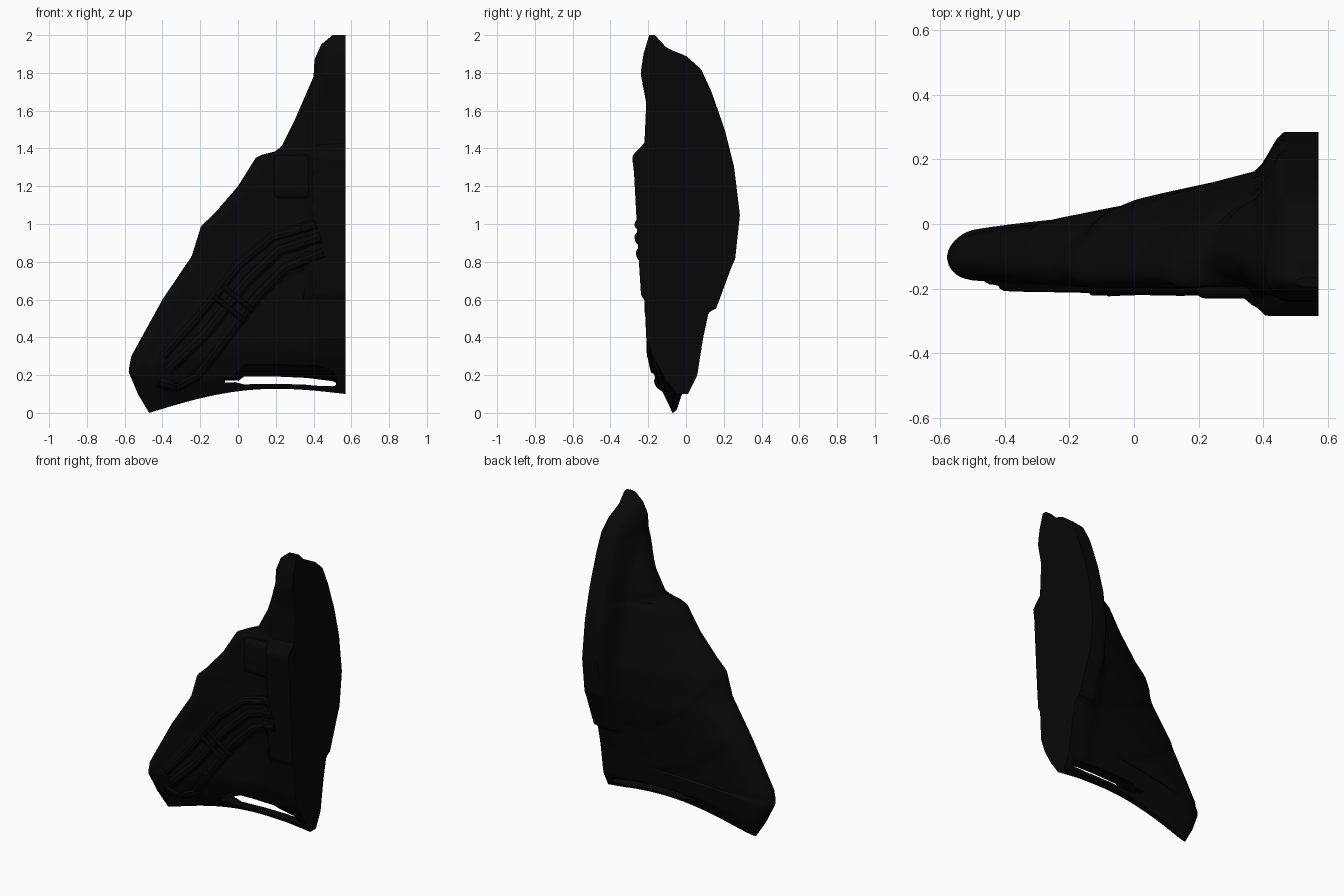
import bpy, bmesh, math
from mathutils import Vector
from mathutils.bvhtree import BVHTree

if "Cube" in bpy.data.objects:
    bpy.data.objects.remove(bpy.data.objects["Cube"], do_unlink=True)

black = bpy.data.materials.new("matte_black")
black.use_nodes = True
black.diffuse_color = (0.0022, 0.0022, 0.0022, 1)
shader = black.node_tree.nodes["Principled BSDF"]
shader.inputs["Base Color"].default_value = black.diffuse_color
shader.inputs["Roughness"].default_value = 0.7

ROOT = 0.57
ROWS, COLS = 120, 48

# Profiles by height: leading edge x, centre y, half thickness and back rounding
EDGE_X = [(0, -.47), (.1, -.53), (.22, -.58), (.3, -.565), (.6, -.4), (.83, -.245), (.99, -.195),
          (1.05, -.13), (1.2, 0), (1.36, .1), (1.385, .2), (1.41, .23), (1.55, .3), (1.78, .4),
          (1.87, .405), (1.95, .44), (2, .5)]
EDGE_Y = [(0, -.07), (.25, -.108), (.6, -.115), (.8, -.13), (1.05, -.145), (1.36, -.14), (1.42, -.1),
          (1.55, -.09), (1.8, -.14), (2, -.18)]
EDGE_H = [(0, .01), (.1, .045), (.25, .068), (.8, .065), (1.05, .055), (1.36, .06), (1.45, .07),
          (1.8, .08), (2, .015)]
EDGE_R = [(0, .08), (.4, .09), (.8, .14), (1.36, .15), (1.45, .08), (2, .08)]
# Root section: main skin and raised ridges
BACK = [(.1, .01), (.2, .06), (.4, .09), (.6, .13), (.8, .18), (1, .2), (1.2, .19), (1.4, .15),
        (1.6, .1), (1.8, .02), (1.9, -.04), (2, -.165)]
BACK_RIDGE = [(.1, .01), (.2, .06), (.4, .09), (.54, .12), (.56, .16), (.79, .245), (.82, .26),
              (1.05, .285), (1.3, .255), (1.5, .205), (1.7, .135), (1.82, .08), (1.89, 0),
              (1.93, -.1), (2, -.165)]
FRONT = [(.1, -.05), (.2, -.11), (.4, -.17), (.8, -.18), (1.1, -.19), (1.4, -.19), (1.65, -.2),
         (1.9, -.2), (2, -.195)]
FRONT_RIDGE = [(.1, -.05), (.13, -.07), (.2, -.12), (.3, -.175), (.4, -.21), (.61, -.22), (.63, -.238),
               (.9, -.255), (1.28, -.275), (1.36, -.285), (1.43, -.22), (1.65, -.21), (1.8, -.24),
               (1.9, -.225), (2, -.195)]
ARM_LINE = [Vector(p) for p in ((-.36, .22), (-.18, .43), (0, .65), (.2, .83), (.45, .92))]


def interp(table, t):
    for (a, va), (b, vb) in zip(table, table[1:]):
        if t <= b:
            return va + (vb - va) * max(0, t - a) / (b - a)
    return table[-1][1]


def smooth(a, b, t):
    t = min(1, max(0, (t - a) / (b - a)))
    return t * t * (3 - 2 * t)


def lerp(a, b, t):
    return a + (b - a) * t


def plate(x, z, cx, cz, rx, rz):
    """Raised overlapping plate with an elliptical border."""
    d = math.hypot((x - cx) / rx, (z - cz) / rz)
    return 0.01 * (1 - smooth(.97, 1.02, d))


def arm_mound(x, z):
    """Raised band carrying the diagonal pipes."""
    p, best = Vector((x, z)), 9
    for a, b in zip(ARM_LINE, ARM_LINE[1:]):
        t = min(1, max(0, (p - a).dot(b - a) / (b - a).length_squared))
        best = min(best, (p - a.lerp(b, t)).length)
    return .018 * (1 - smooth(.09, .125, best))


def rounding(distance, radius):
    return math.sqrt(max(0, 1 - max(0, 1 - distance / radius) ** 2))


def section(s, u):
    """Front and back points at height fraction s, span fraction u."""
    x0, zl = interp(EDGE_X, 2 * s), 2 * s
    yc, h = interp(EDGE_Y, zl), interp(EDGE_H, zl)
    width = ROOT - x0
    x = x0 + width * u
    zr = .1 + 1.9 * s
    z = lerp(zl, zr, u) + .07 * math.sin(math.pi * u) * max(0, 1 - s / .15)
    k_front = rounding(u * width, min(.08, .6 * width))
    k_back = rounding(u * width, min(interp(EDGE_R, zl), .6 * width))
    wb, wf = smooth(.37, .47, x), smooth(.34, .41, x)
    back = lerp(yc + h, interp(BACK, zr), u ** .63)
    back = lerp(back, interp(BACK_RIDGE, zr), wb)
    front = lerp(yc - h, interp(FRONT, zr), u ** .7)
    front = lerp(front, interp(FRONT_RIDGE, zr), wf)
    if s > .05:
        front -= arm_mound(x, z) * (1 - wf)
    if s > .12:
        back += (1 - wb) * (plate(x, z, .4, 1.2, .62, .6) + plate(x, z, .35, 1.1, .85, .8) - .01)
    return Vector((x, lerp(yc, front, k_front), z)), Vector((x, lerp(yc, back, k_back), z))


def finish(name, bm):
    bmesh.ops.recalc_face_normals(bm, faces=bm.faces)
    mesh = bpy.data.meshes.new(name)
    bm.to_mesh(mesh)
    bm.free()
    ob = bpy.data.objects.new(name, mesh)
    bpy.context.collection.objects.link(ob)
    mesh.materials.append(black)
    return ob


def shade(ob, angle=35):
    bpy.ops.object.select_all(action='DESELECT')
    ob.select_set(True)
    bpy.context.view_layer.objects.active = ob
    bpy.ops.object.shade_smooth_by_angle(angle=math.radians(angle))


# Main body: stacked rings running front root, leading edge, back root
bm = bmesh.new()
rings = []
for i in range(ROWS + 1):
    pts = [section(i / ROWS, (j / COLS) ** 1.4) for j in range(COLS + 1)]
    ring = [p[0] for p in reversed(pts)] + [p[1] for p in pts[1:]]
    rings.append([bm.verts.new(p) for p in ring])
n = len(rings[0])
for a, b in zip(rings, rings[1:]):
    for j in range(n):
        k = (j + 1) % n
        bm.faces.new((a[j], a[k], b[k], b[j]))
for ring in (rings[0], rings[-1]):
    for j in range(COLS):
        quad = [ring[j], ring[j + 1], ring[n - 2 - j], ring[n - 1 - j]]
        bm.faces.new(list(dict.fromkeys(quad)))
tree = BVHTree.FromBMesh(bm)
body = finish("body_shell", bm)

# Slot through the lower edge, sloping down to the back
bm = bmesh.new()
stations = [(-.07, .165, .3), (.03, .17, 1), (.2, .174, 1), (.35, .17, 1), (.5, .157, .8), (.52, .155, .3)]
loops = []
for x, z, f in stations:
    corners = ((-.25, 0), (-.25, .13), (.1, -.01), (.1, -.04))
    loops.append([bm.verts.new((x, y, z + dz * f)) for y, dz in corners])
for a, b in zip(loops, loops[1:]):
    for j in range(4):
        bm.faces.new((a[j], a[(j + 1) % 4], b[(j + 1) % 4], b[j]))
bm.faces.new(loops[0])
bm.faces.new(loops[-1])
cutter = finish("slot_cutter", bm)
cutter.hide_render = True
cut = body.modifiers.new("slot", 'BOOLEAN')
cut.operation, cut.solver, cut.object = 'DIFFERENCE', 'EXACT', cutter
bpy.context.view_layer.objects.active = body
bpy.ops.object.modifier_apply(modifier="slot")
bpy.data.objects.remove(cutter, do_unlink=True)
shade(body)


def surface_y(x, z):
    hit = tree.ray_cast(Vector((x, -2, z)), Vector((0, 1, 0)))[0]
    return hit.y if hit else -.1


def tube(name, path, radius, sink):
    """Rounded pipe lying on the front skin, sunk by the given depth."""
    curve = bpy.data.curves.new(name, 'CURVE')
    curve.dimensions = '3D'
    curve.bevel_depth, curve.bevel_resolution = radius, 3
    curve.use_fill_caps = True
    spline = curve.splines.new('POLY')
    pts = []
    for (xa, za), (xb, zb) in zip(path, path[1:]):
        pts += [(lerp(xa, xb, t / 6), lerp(za, zb, t / 6)) for t in range(6)]
    pts.append(path[-1])
    spline.points.add(len(pts) - 1)
    for p, (x, z) in zip(spline.points, pts):
        p.co = (x, surface_y(x, z) + sink, z, 1)
    ob = bpy.data.objects.new(name, curve)
    bpy.context.collection.objects.link(ob)
    curve.materials.append(black)
    bpy.ops.object.select_all(action='DESELECT')
    ob.select_set(True)
    bpy.context.view_layer.objects.active = ob
    bpy.ops.object.convert(target='MESH')
    shade(bpy.context.object)


# Diagonal arm: three parallel pipes with clamps
tube("arm_upper", [(-.4, .3), (-.22, .5), (0, .78), (.18, .93), (.42, 1.0)], .03, .014)
tube("arm_middle", [(-.37, .23), (-.17, .42), (.05, .7), (.22, .86), (.44, .93)], .035, .018)
tube("arm_lower", [(-.42, .17), (-.33, .14), (-.22, .2), (-.08, .38), (.1, .62), (.25, .77), (.45, .85)], .035, .022)
for i in range(2):
    d = .05 * i
    tube("arm_clamp", [(-.13 + d, .62 + d), (.03 + d, .49 + d)], .016, -.008)

# Shoulder block on the front below the ledge
bm = bmesh.new()
bmesh.ops.create_cube(bm, size=1)
for v in bm.verts:
    v.co = (.29 + .2 * v.co.x, -.185 + .09 * v.co.y, 1.25 + .23 * v.co.z)
bmesh.ops.bevel(bm, geom=bm.edges[:], offset=.03, segments=4, profile=.5, affect='EDGES')
shade(finish("shoulder_block", bm))
